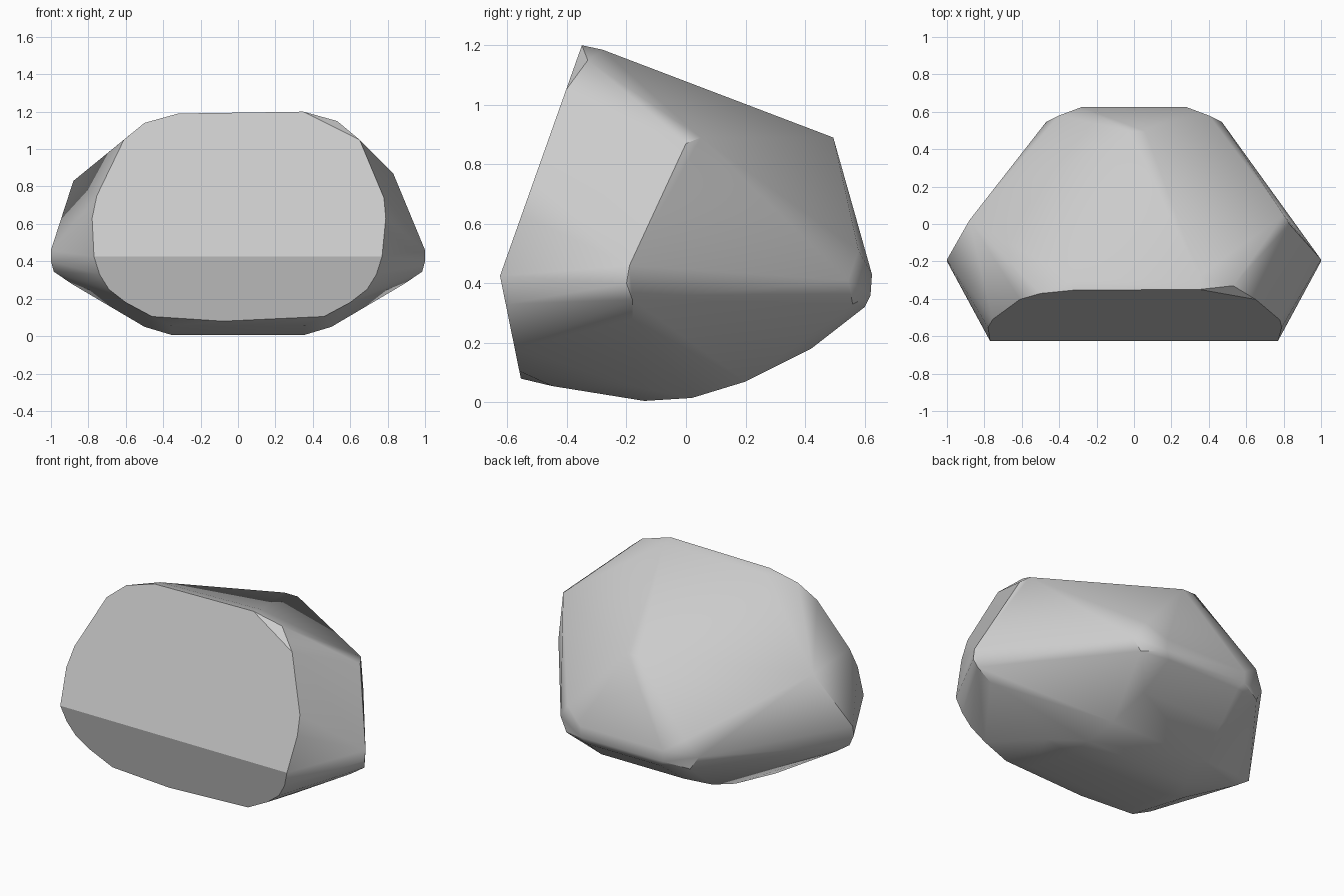
import bpy, bmesh, math

cube = bpy.data.objects.get("Cube")
if cube:
    bpy.data.objects.remove(cube)

stone = bpy.data.materials.new("stone grey")
stone.use_nodes = True
grey = (0.6, 0.6, 0.6, 1)
stone.diffuse_color = grey
stone.node_tree.nodes["Principled BSDF"].inputs["Base Color"].default_value = grey


def front_point(x, z):
    """Point on the two flat cuts that make the front."""
    slope = 0.355 if z > 0.425 else -0.203
    return (x, -0.625 + slope * (z - 0.425), z)


def mirrored(points):
    return [(s * p[0], *p[1:]) for p in points for s in (-1, 1)]


# Front cuts: shared lower outline, then each upper corner
lower_front = [(0.77, 0.425), (0.74, 0.33), (0.69, 0.25), (0.6, 0.18), (0.46, 0.105)]
left_front = [(0.79, 0.63), (0.78, 0.74), (0.65, 1.05), (0.35, 1.2)]
right_front = [(-0.78, 0.63), (-0.755, 0.75), (-0.61, 1.05), (-0.5, 1.14), (-0.32, 1.19)]
points = mirrored([front_point(*p) for p in lower_front])
points += [front_point(*p) for p in left_front + right_front]
points.append(front_point(-0.08, 0.08))

# Widest corners, back rim and rounded underside
points += mirrored([
    (1.0, -0.19, 0.46), (1.0, -0.2, 0.4), (0.985, -0.18, 0.345), (0.89, -0.18, 0.28),
    (0.47, 0.545, 0.41), (0.42, 0.56, 0.33),
    (0.28, 0.625, 0.43), (0.28, 0.62, 0.36), (0.25, 0.6, 0.32),
    (0.28, 0.42, 0.18), (0.32, 0.2, 0.07), (0.35, 0.02, 0.015),
    (0.35, -0.14, 0.005), (0.5, -0.16, 0.05), (0.36, -0.45, 0.055),
    (0.4, 0.58, 0.51),
])
# Top ridge, shoulders and back peak
points += [
    (0.35, -0.28, 1.185), (0.53, -0.33, 1.15), (0.6, -0.33, 1.09),
    (-0.32, -0.3, 1.18),
    (0.83, 0.0, 0.87), (0.8, 0.05, 0.89), (-0.88, 0.02, 0.83),
    (-0.03, 0.495, 0.89), (0.06, 0.495, 0.89),
]

# Wrap the points in one faceted stone
bm = bmesh.new()
for p in points:
    bm.verts.new(p)
hull = bmesh.ops.convex_hull(bm, input=bm.verts)
loose = {g for g in hull["geom_interior"] + hull["geom_unused"]
         if isinstance(g, bmesh.types.BMVert)}
bmesh.ops.delete(bm, geom=list(loose), context="VERTS")
bmesh.ops.dissolve_limit(bm, angle_limit=math.radians(1), verts=bm.verts, edges=bm.edges)
bmesh.ops.recalc_face_normals(bm, faces=bm.faces)
mesh = bpy.data.meshes.new("boulder")
bm.to_mesh(mesh)
bm.free()
mesh.materials.append(stone)
boulder = bpy.data.objects.new("boulder", mesh)
bpy.context.collection.objects.link(boulder)

# Soft worn corners, crisp main cuts
bpy.context.view_layer.objects.active = boulder
boulder.select_set(True)
bpy.ops.object.shade_smooth_by_angle(angle=math.radians(30))
boulder.modifiers.new("weighted normals", "WEIGHTED_NORMAL").keep_sharp = True
